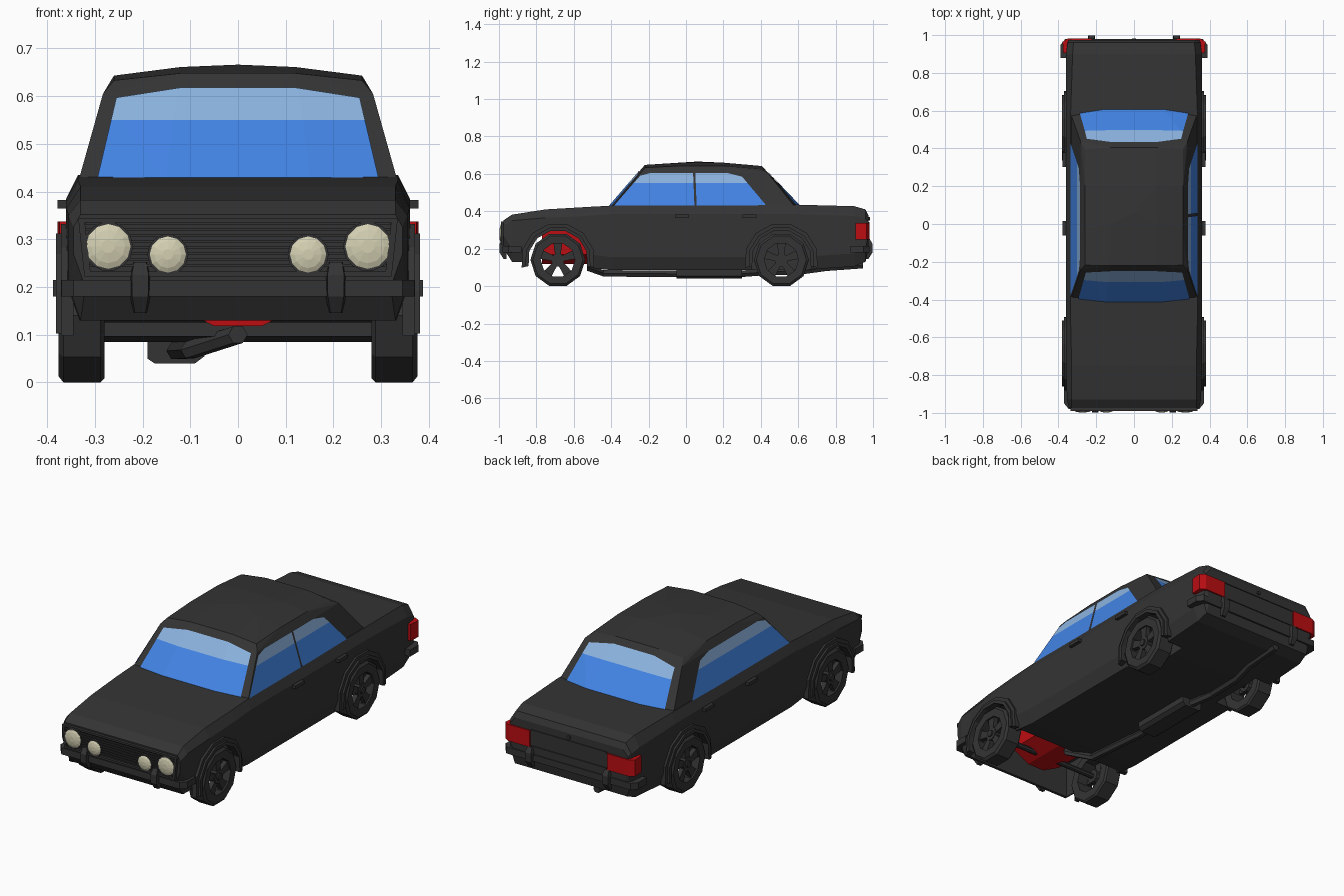
import bpy, bmesh, math
from mathutils import Vector

if "Cube" in bpy.data.objects:
    bpy.data.objects.remove(bpy.data.objects["Cube"])


def material(name, rgb):
    m = bpy.data.materials.new(name)
    m.diffuse_color = (*rgb, 1)
    m.use_nodes = True
    m.node_tree.nodes["Principled BSDF"].inputs["Base Color"].default_value = m.diffuse_color
    return m


DARK = material("charcoal", (0.034, 0.034, 0.034))
BLUE = material("window blue", (0.055, 0.23, 0.78))
PALE = material("pale window blue", (0.26, 0.45, 0.74))
RED = material("red", (0.50, 0.004, 0.006))
CREAM = material("lamp cream", (0.66, 0.63, 0.45))


def finish(name, bm, *mats):
    bmesh.ops.recalc_face_normals(bm, faces=bm.faces)
    me = bpy.data.meshes.new(name)
    bm.to_mesh(me)
    bm.free()
    for m in mats:
        me.materials.append(m)
    ob = bpy.data.objects.new(name, me)
    bpy.context.collection.objects.link(ob)
    return ob


def loft(name, rings, mat, caps=True, loop=False):
    bm = bmesh.new()
    vs = [[bm.verts.new(p) for p in r] for r in rings]
    n = len(vs[0])
    pairs = list(zip(vs, vs[1:])) + ([(vs[-1], vs[0])] if loop else [])
    for a, b in pairs:
        for i in range(n):
            j = (i + 1) % n
            bm.faces.new((a[i], a[j], b[j], b[i]))
    if caps and not loop:
        bm.faces.new(vs[0])
        bm.faces.new(vs[-1])
    return finish(name, bm, mat)


def prism(name, pts, axis, a, b, mat=DARK):
    """Extrude a 2D outline along an axis from a to b."""
    def put(p, t):
        q = list(p)
        q.insert("xyz".index(axis), t)
        return q
    return loft(name, [[put(p, t) for p in pts] for t in (a, b)], mat)


def box(name, x0, x1, y0, y1, z0, z1, mat=DARK):
    return prism(name, [(x0, y0), (x1, y0), (x1, y1), (x0, y1)], "z", z0, z1, mat)


def circle(cx, cy, r, n, turn=0.0):
    return [(cx + r * math.cos(turn + math.tau * i / n), cy + r * math.sin(turn + math.tau * i / n)) for i in range(n)]


def cut(ob, cutter):
    mod = ob.modifiers.new("cut", "BOOLEAN")
    mod.operation, mod.solver, mod.object = "DIFFERENCE", "EXACT", cutter
    bpy.context.view_layer.objects.active = ob
    bpy.ops.object.modifier_apply(modifier=mod.name)
    bpy.data.objects.remove(cutter, do_unlink=True)


# Lower body: y, floor z, half width, shoulder z, top half width, top z
sections = [(-.975, .20, .345, .325, .33, .352), (-.93, .13, .355, .35, .33, .382),
            (-.75, .13, .36, .365, .33, .41), (-.53, .10, .36, .375, .335, .423),
            (-.40, .085, .36, .385, .335, .43), (.60, .085, .36, .385, .335, .435),
            (.90, .105, .36, .375, .325, .427), (.96, .13, .352, .36, .32, .41),
            (.975, .20, .345, .345, .315, .38)]
rings = []
for y, zb, w, zs, wt, zt in sections:
    half = [(w - .025, zb), (w, zb + .07), (w, zs), (wt, zt)]
    rings.append([(x, y, z) for x, z in half] + [(-x, y, z) for x, z in reversed(half)])
body = loft("lower_body", rings, DARK)

# Open engine bay and wheel wells
FRONT, REAR, HUB = -.685, .51, .14
cut(body, box("bay_cutter", -.325, .325, -.915, -.5, -.1, .315))
cut(body, prism("front_arch_cutter", circle(FRONT, HUB, .165, 12, .26), "x", -.5, .5))
for s in (1, -1):
    cut(body, prism("rear_arch_cutter", circle(REAR, HUB, .165, 12, .26), "x", s * .24, s * .5))

# Cabin: convex shell of a few mirrored points
CABIN = [(.335, -.395, .42), (.15, -.41, .425), (.335, .585, .42), (.15, .61, .425),
         (.283, -.243, .605), (.283, .437, .605), (.26, -.218, .633), (.12, -.220, .648),
         (.26, -.03, .643), (.12, .0, .661), (.26, .2, .643), (.12, .2, .660),
         (.26, .395, .626), (.12, .405, .642), (0, .06, .666)]


def cabin_shell(grow):
    bm = bmesh.new()
    for x, y, z in CABIN:
        for s in ((1, -1) if x else (1,)):
            bm.verts.new((s * x * (1 + grow * 3.3), .1 + (y - .1) * (1 + grow * 3), z))
    r = bmesh.ops.convex_hull(bm, input=bm.verts)
    loose = [v for v in bm.verts if not v.link_faces]
    bmesh.ops.delete(bm, geom=loose, context="VERTS")
    bmesh.ops.recalc_face_normals(bm, faces=bm.faces)
    return bm


finish("cabin", cabin_shell(0), DARK)


def window(name, outline, axis, sign):
    """Trim a slightly larger cabin skin to a convex outline, pale above z 0.55."""
    bm = cabin_shell(.004)
    bm.normal_update()
    bmesh.ops.delete(bm, geom=[f for f in bm.faces if f.normal[axis] * sign < .3], context="FACES")
    n = len(outline)
    c = Vector((sum(p[0] for p in outline) / n, sum(p[1] for p in outline) / n))
    for i in range(n):
        p, q = Vector(outline[i]), Vector(outline[(i + 1) % n])
        nrm = Vector((q.y - p.y, p.x - q.x))
        if nrm.dot(p - c) < 0:
            nrm = -nrm
        co = (0, p.x, p.y) if axis == 0 else (p.x, 0, p.y)
        no = (0, nrm.x, nrm.y) if axis == 0 else (nrm.x, 0, nrm.y)
        bmesh.ops.bisect_plane(bm, geom=bm.verts[:] + bm.edges[:] + bm.faces[:],
                               plane_co=co, plane_no=no, clear_outer=True)
    bmesh.ops.bisect_plane(bm, geom=bm.verts[:] + bm.edges[:] + bm.faces[:],
                           plane_co=(0, 0, .55), plane_no=(0, 0, 1))
    for f in bm.faces:
        f.material_index = int(f.calc_center_median().z > .55)
        if f.normal[axis] * sign < 0:
            f.normal_flip()
    me = bpy.data.meshes.new(name)
    bm.to_mesh(me)
    bm.free()
    me.materials.append(BLUE)
    me.materials.append(PALE)
    bpy.context.collection.objects.link(bpy.data.objects.new(name, me))


screen = [(-.295, .427), (.295, .427), (.255, .597), (.12, .618), (-.12, .618), (-.255, .597)]
window("windscreen", screen, 1, -1)
window("rear_window", [(x * .98, z - .002) for x, z in screen], 1, 1)
window("left_window", [(-.385, .43), (.43, .43), (.30, .585), (.22, .605), (-.19, .605), (-.245, .59)], 0, -1)
window("right_front_window", [(-.385, .43), (.045, .43), (.038, .605), (-.19, .605), (-.245, .59)], 0, 1)
window("right_rear_window", [(.057, .43), (.43, .43), (.30, .585), (.22, .605), (.05, .605)], 0, 1)

# Wheels with open five-spoke rims, and arch flares
TYRE = [(.28, .092), (.28, .138), (.288, .147), (.366, .147), (.376, .134), (.374, .092)]
for label, wy in (("front", FRONT), ("rear", REAR)):
    for side, s in (("right", 1), ("left", -1)):
        tag = f"{label}_{side}"
        tyre = []
        for i in range(10):
            a = math.tau * (i + .5) / 10 - math.pi / 2
            tyre.append([(s * x, wy + r * math.cos(a), HUB + r * math.sin(a)) for x, r in TYRE])
        loft(tag + "_tyre", tyre, DARK, loop=True)
        prism(tag + "_hub", circle(wy, HUB, .036, 10), "x", s * .30, s * .368)
        prism(tag + "_hub_cap", circle(wy, HUB, .018, 8), "x", s * .36, s * .376)
        for k in range(5):
            a = math.pi / 2 + math.tau * k / 5
            c, d = math.cos(a), math.sin(a)
            pts = [(.02, -.014), (.1, -.025), (.1, .025), (.02, .014)]
            prism(f"{tag}_spoke_{k}", [(wy + u * c - v * d, HUB + u * d + v * c) for u, v in pts],
                  "x", s * .34, s * .365)
        ang = [math.radians(-12 + 204 * i / 7) for i in range(8)]
        for part, ro, out in (("flare", .198, .371), ("flare_lip", .178, .381)):
            arc = [(wy + ro * math.cos(a), HUB + ro * math.sin(a)) for a in ang]
            arc += [(wy + .16 * math.cos(a), HUB + .16 * math.sin(a)) for a in reversed(ang)]
            prism(f"{tag}_{part}", arc, "x", s * .345, s * out)
    prism(label + "_axle", circle(wy, HUB, .014, 8), "x", -.31, .31)

# Engine block, tapered underneath
prism("engine", [(-.05, .118), (.05, .118), (.15, .17), (.15, .30), (-.15, .30), (-.15, .17)],
      "y", -.77, -.515, RED)

# Grille frame, slats and lamps
box("grille_top", -.335, .335, -.99, -.96, .335, .345)
box("grille_bottom", -.32, .32, -.988, -.96, .222, .232)
for s in (1, -1):
    prism("grille_side", [(s * .335, .345), (s * .322, .345), (s * .308, .222), (s * .322, .222)], "y", -.99, -.96)
for i in range(8):
    z = .242 + i * .0125
    box(f"grille_slat_{i}", -.32, .32, -.984, -.97, z, z + .006)
for s in (1, -1):
    for part, x, z, r in (("outer", .272, .285, .047), ("inner", .147, .268, .038)):
        prism(part + "_lamp_rim", circle(s * x, z, r + .005, 14), "y", -.988, -.95)
        loft(part + "_lamp", [[(px, y, pz) for px, pz in circle(s * x, z, r * k, 12)]
                              for y, k in ((-.97, 1), (-.989, 1), (-.994, .75), (-.998, .3))], CREAM)

# Bumpers wrapping round the corners, with upright guards
for label, f, ex in (("front", -1, .0), ("rear", 1, .018)):
    outer = [(.37 + ex, .88), (.37 + ex, .95), (.345 + ex, .98), (-.345 - ex, .98), (-.37 - ex, .95), (-.37 - ex, .88)]
    inner = [(-.35, .88), (-.345, .94), (-.33, .96), (.33, .96), (.345, .94), (.35, .88)]
    prism(label + "_bumper", [(x, f * y) for x, y in outer + inner], "z", .18, .215)
    for s in (1, -1):
        x = s * (.205 if f < 0 else .225)
        loft(label + "_bumper_guard", [[(x - w, f * .96, z), (x + w, f * .96, z), (x + w * .8, f * y, z),
                                        (x - w * .8, f * y, z)]
                                       for z, w, y in ((.145, .014, .975), (.18, .021, .997),
                                                       (.225, .022, .998), (.252, .016, .982))], DARK)

# Tail lamps round the rear corners, boot trim and lock
for s in (1, -1):
    prism("tail_lamp", [(s * x, y) for x, y in ((.225, .95), (.225, .982), (.35, .982), (.378, .965), (.374, .905),
                                               (.34, .905))], "z", .25, .337, RED)
    for label, y in (("front", -.022), ("rear", .34)):
        box(label + "_door_handle", s * .355, s * .378, y - .038, y + .038, .365, .382)
box("boot_trim", -.22, .22, .96, .980, .335, .343)
box("rear_panel_trim", -.22, .22, .96, .980, .25, .258)
prism("boot_lock", circle(0, .36, .01, 8), "y", .96, .983)

# Exhaust pipe and silencer
path = [(0, -.53, .10), (-.10, -.44, .068), (-.13, -.1, .066), (-.13, .3, .066), (-.16, .42, .075),
        (-.16, .62, .08), (-.14, .75, .098), (-.14, .945, .112)]
loft("exhaust_pipe", [[(x + dx, y, z + dz) for dx, dz in circle(0, 0, .02, 6)] for x, y, z in path], DARK)
prism("silencer", [(-.19, .05), (-.175, .04), (-.09, .04), (-.07, .055), (-.07, .095), (-.19, .095)], "y", -.05, .3)
